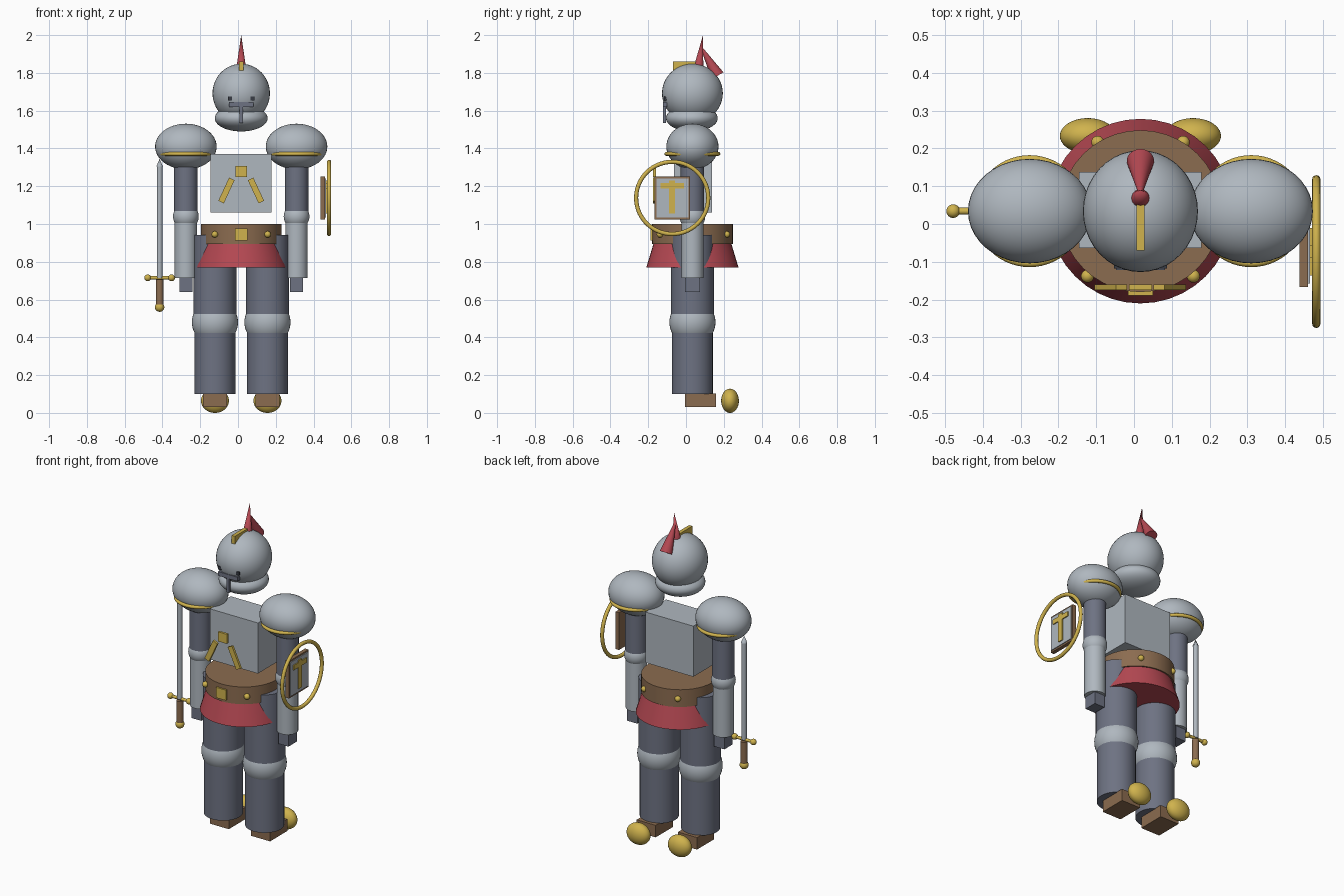
import bpy, math
from mathutils import Vector

if "Cube" in bpy.data.objects:
    bpy.data.objects.remove(bpy.data.objects["Cube"])

CX, CY = 0.017, 0.034   # centre line of the figure


def material(name, rgb):
    m = bpy.data.materials.new(name)
    m.diffuse_color = (*rgb, 1)
    m.use_nodes = True
    m.node_tree.nodes["Principled BSDF"].inputs["Base Color"].default_value = m.diffuse_color
    return m


SILVER = material("silver steel", (0.43, 0.475, 0.52))
SLATE = material("slate mail", (0.155, 0.17, 0.225))
GOLD = material("gold trim", (0.63, 0.45, 0.075))
BROWN = material("brown leather", (0.26, 0.15, 0.08))
RED = material("red cloth", (0.46, 0.065, 0.085))
DARK = material("dark slit", (0.04, 0.045, 0.06))


def finish(name, mat, smooth=True):
    ob = bpy.context.object
    ob.name = name
    ob.data.materials.append(mat)
    if smooth:
        bpy.ops.object.shade_smooth_by_angle(angle=math.radians(40))
    return ob


def ball(name, mat, loc, radii):
    bpy.ops.mesh.primitive_uv_sphere_add(segments=40, ring_count=24, location=loc)
    bpy.context.object.scale = radii
    return finish(name, mat)


def box(name, mat, lo, hi, rot_y=0):
    mid = [(a + b) / 2 for a, b in zip(lo, hi)]
    bpy.ops.mesh.primitive_cube_add(size=1, location=mid, rotation=(0, rot_y, 0))
    bpy.context.object.scale = [b - a for a, b in zip(lo, hi)]
    return finish(name, mat, False)


def rod(name, mat, start, end, r1, r2=None):
    """Cylinder or cone from start to end."""
    a, b = Vector(start), Vector(end)
    d = b - a
    bpy.ops.mesh.primitive_cone_add(
        vertices=40, radius1=r1, radius2=r1 if r2 is None else r2, depth=d.length,
        location=(a + b) / 2, rotation=d.to_track_quat('Z', 'Y').to_euler())
    return finish(name, mat)


def ring(name, mat, loc, major, minor, rot=(0, 0, 0)):
    bpy.ops.mesh.primitive_torus_add(
        location=loc, rotation=rot, major_radius=major, minor_radius=minor,
        major_segments=56, minor_segments=12)
    return finish(name, mat)


# Helmet, jaw guard and visor
ball("helmet", SILVER, (CX, CY, 1.692), (0.152, 0.161, 0.156))
ball("jaw_guard", SILVER, (CX, CY - 0.003, 1.56), (0.14, 0.137, 0.07))
box("visor_bar", SLATE, (CX - 0.065, -0.122, 1.62), (CX + 0.065, -0.1, 1.645))
box("nose_guard", SLATE, (CX - 0.009, -0.122, 1.535), (CX + 0.009, -0.107, 1.62))
for s in (-1, 1):
    box("eye_slit", DARK, (CX + s * 0.06 - 0.01, -0.117, 1.655),
        (CX + s * 0.06 + 0.01, -0.1, 1.675))

# Helmet crest and plumes
box("crest", GOLD, (CX - 0.011, -0.07, 1.812), (CX + 0.011, 0.06, 1.86))
rod("upright_plume", RED, (CX, 0.066, 1.825), (CX, 0.09, 2.0), 0.026, 0)
rod("back_plume", RED, (CX, 0.167, 1.785), (CX, 0.078, 1.94), 0.036, 0.004)

# Breastplate with raised emblem
box("breastplate", SILVER, (-0.145, -0.063, 1.062), (0.178, 0.137, 1.37))
box("emblem_square", GOLD, (CX - 0.03, -0.174, 1.25), (CX + 0.03, -0.16, 1.308))
for s in (-1, 1):
    x = CX + s * 0.078
    box("emblem_strip", GOLD, (x - 0.016, -0.174, 1.11), (x + 0.016, -0.16, 1.245),
        -s * math.radians(25))

# Belt with buckle and studs, and skirt below
rod("belt", BROWN, (CX, CY, 0.895), (CX, CY, 1.0), 0.214)
box("buckle", GOLD, (CX - 0.033, -0.189, 0.912), (CX + 0.033, -0.165, 0.975))
rod("skirt", RED, (CX, CY, 0.77), (CX, CY, 0.896), 0.244, 0.206)
for s in (-1, 1):
    for dx, dy in ((0.14, -0.172), (0.113, 0.182)):
        ball("belt_stud", GOLD, (CX + s * dx, CY + dy, 0.945), (0.017, 0.017, 0.017))

for s in (-1, 1):
    # Shoulder and arm
    x = CX + s * 0.293
    ball("shoulder_guard", SILVER, (x, CY, 1.41), (0.163, 0.138, 0.121))
    ring("shoulder_trim", GOLD, (x, CY, 1.371), 0.138, 0.01)
    rod("upper_arm", SLATE, (x, CY, 1.04), (x, CY, 1.4), 0.062)
    ball("elbow", SILVER, (x, CY, 1.04), (0.068, 0.068, 0.068))
    rod("forearm", SILVER, (x, CY, 0.715), (x, CY, 1.04), 0.061 - 0.002)
    box("hand", SLATE, (x - 0.034, CY - 0.04, 0.64), (x + 0.034, CY + 0.04, 0.718))
    # Leg and foot
    x = CX + s * 0.139
    rod("thigh", SLATE, (x, CY, 0.48), (x, CY, 0.942), 0.114)
    ball("knee", SILVER, (x, CY, 0.48), (0.122, 0.122, 0.122))
    rod("shin", SLATE, (x, CY, 0.1), (x, CY, 0.48), 0.108)
    box("foot", BROWN, (x - 0.064, -0.006, 0.03), (x + 0.064, 0.16, 0.103))
    ball("foot_ball", GOLD, (x, 0.233, 0.064), (0.074, 0.047, 0.064))

# Sword held point up
SX = -0.415
rod("blade", SILVER, (SX, CY, 0.715), (SX, CY, 1.305), 0.015)
rod("blade_tip", SILVER, (SX, CY, 1.305), (SX, CY, 1.345), 0.017, 0)
rod("sword_guard", GOLD, (SX - 0.063, CY, 0.715), (SX + 0.063, CY, 0.715), 0.009)
for s in (-1, 1):
    ball("guard_knob", GOLD, (SX + s * 0.063, CY, 0.715), (0.018, 0.018, 0.018))
rod("grip", BROWN, (SX, CY, 0.57), (SX, CY, 0.705), 0.02)
ball("pommel", GOLD, (SX, CY, 0.56), (0.025, 0.025, 0.025))

# Shield: backing board, steel face, hammer emblem and outer ring
box("shield_board", BROWN, (0.437, -0.166, 1.025), (0.46, 0.021, 1.252))
box("shield_face", SILVER, (0.459, -0.157, 1.035), (0.465, 0.012, 1.242))
box("hammer_head", GOLD, (0.464, -0.136, 1.188), (0.471, -0.01, 1.217))
box("hammer_shaft", GOLD, (0.464, -0.089, 1.056), (0.471, -0.057, 1.23))
ring("shield_ring", GOLD, (0.482, -0.073, 1.138), 0.191, 0.011, (0, math.pi / 2, 0))
